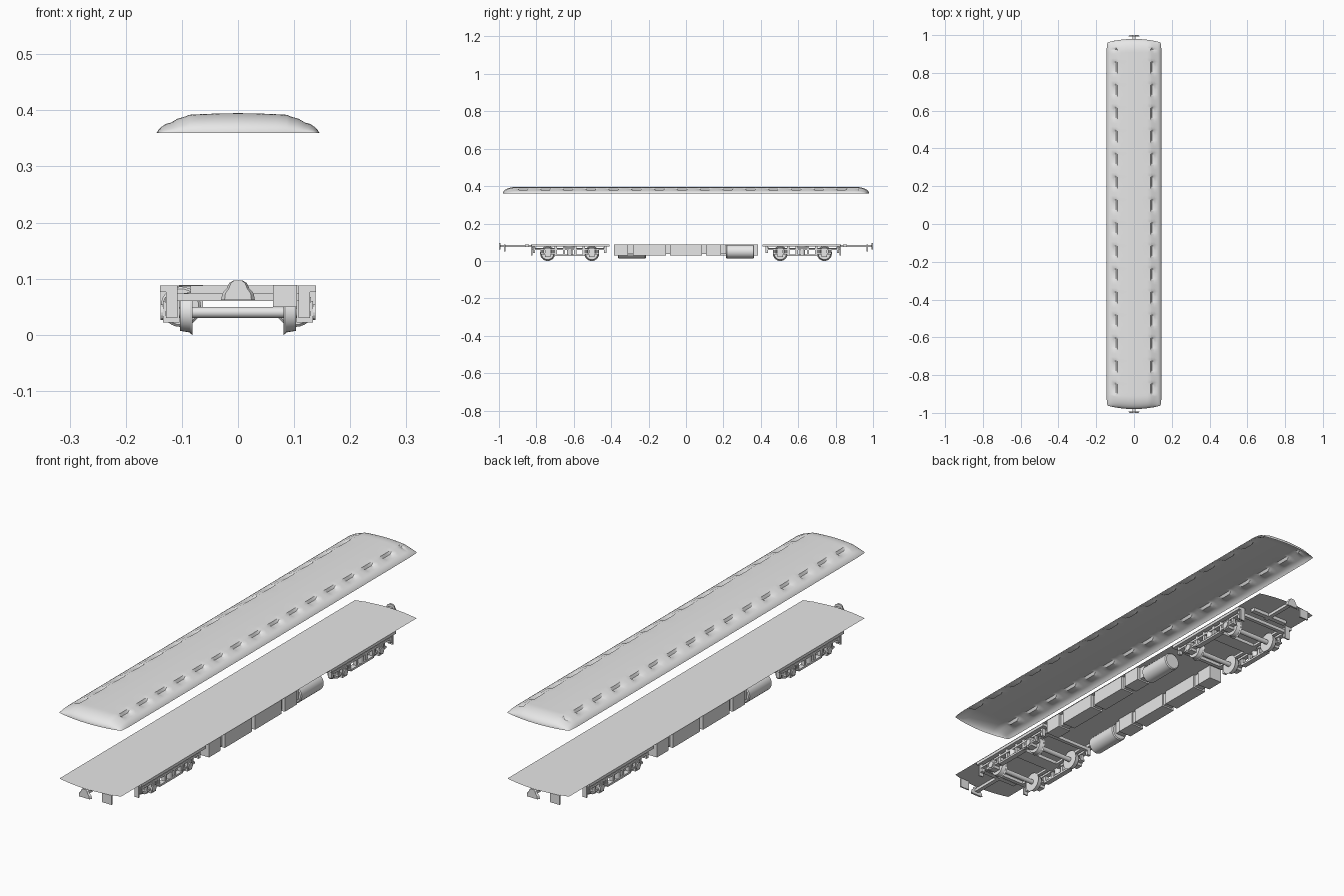
import bpy, bmesh, math
from mathutils import Matrix, Vector

if "Cube" in bpy.data.objects:
    bpy.data.objects.remove(bpy.data.objects["Cube"])

grey = bpy.data.materials.new("light_grey")
grey.use_nodes = True
grey.diffuse_color = (0.8, 0.8, 0.8, 1)
grey.node_tree.nodes["Principled BSDF"].inputs["Base Color"].default_value = (0.8, 0.8, 0.8, 1)


def finish(name, bm, smooth=False):
    mesh = bpy.data.meshes.new(name)
    bm.to_mesh(mesh)
    bm.free()
    mesh.materials.append(grey)
    ob = bpy.data.objects.new(name, mesh)
    bpy.context.collection.objects.link(ob)
    if smooth:
        bpy.ops.object.select_all(action='DESELECT')
        ob.select_set(True)
        bpy.context.view_layer.objects.active = ob
        bpy.ops.object.shade_smooth_by_angle(angle=math.radians(35))
    return ob


def box(bm, x, y, z):
    """Box from three (low, high) ranges."""
    size = [b - a for a, b in (x, y, z)]
    mid = [(a + b) / 2 for a, b in (x, y, z)]
    bmesh.ops.create_cube(bm, size=1, matrix=Matrix.Translation(mid) @ Matrix.Diagonal((*size, 1)))


def rod(bm, centre, radius, length, axis, sides=20, radius2=None):
    """Cylinder or cone along an axis."""
    turn = Vector((0, 0, 1)).rotation_difference(Vector(axis)).to_matrix().to_4x4()
    bmesh.ops.create_cone(bm, cap_ends=True, segments=sides, radius1=radius,
                          radius2=radius if radius2 is None else radius2, depth=length,
                          matrix=Matrix.Translation(centre) @ turn)


def spun(name, build, smooth=False):
    """Build a part and its half-turn twin."""
    for tag, angle in (("front", math.pi), ("back", 0)):
        bm = bmesh.new()
        build(bm)
        bmesh.ops.rotate(bm, verts=bm.verts, matrix=Matrix.Rotation(angle, 3, 'Z'))
        finish(tag + "_" + name, bm, smooth)


HALF, WIDE, FLOOR = 0.98, 0.145, 0.089

# Roof shell: lofted cross-sections with sawtooth scallops along both shoulders
pocket = [(.145, 0), (.142, .005), (.136, .011), (.128, .016), (.120, .018), (.108, .019),
          (.094, .020), (.088, .031), (.07, .033), (.035, .0345), (0, .035)]
ridge = [(.145, 0), (.142, .005), (.136, .011), (.128, .016), (.120, .018), (.115, .025),
         (.104, .029), (.088, .032), (.07, .033), (.035, .0345), (0, .035)]
PITCH, COUNT = 0.122, 15
START = -PITCH * COUNT / 2 + 0.02


def scallop(y):
    t = (y - START) / PITCH
    if t < 0 or t > COUNT:
        return 1
    t %= 1
    if t < 0.35:
        return 0
    return min(1, (t - 0.35) / 0.08) if t < 0.7 else 1 - ((t - 0.7) / 0.3) ** 2


stations = set()
for i in range(13):
    stations |= {HALF - 0.07 * (1 - math.cos(i * math.pi / 24)), -HALF + 0.07 * (1 - math.cos(i * math.pi / 24))}
for i in range(COUNT):
    for t in (0, .18, .35, .43, .56, .7, .8, .9, .96):
        stations.add(START + (i + t) * PITCH)
stations = sorted(y for y in stations)

bm = bmesh.new()
rows = []
for y in stations:
    s = scallop(y)
    d = min(1, (HALF - abs(y)) / 0.07)
    lift = math.sqrt(max(0, 1 - (1 - d) ** 2))
    half = [(a[0], a[1] * (1 - s) + b[1] * s) for a, b in zip(pocket, ridge)]
    full = half + [(-x, h) for x, h in reversed(half[:-1])]
    bow = (abs(y) / HALF) ** 8 * 0.018
    row = []
    for x, h in full:
        narrow = 1 - 0.04 * (1 - lift)
        row.append(bm.verts.new((x * narrow, y - math.copysign(bow * (x / WIDE) ** 2, y), .36 + h * lift)))
    rows.append(row)
for a, b in zip(rows, rows[1:]):
    for i in range(len(a) - 1):
        bm.faces.new((a[i], b[i], b[i + 1], a[i + 1]))
bmesh.ops.recalc_face_normals(bm, faces=bm.faces)
if sum(f.normal.z for f in bm.faces) < 0:
    bmesh.ops.reverse_faces(bm, faces=bm.faces)
finish("roof_shell", bm, True)

# Floor: thin sheet with bowed ends
bm = bmesh.new()
ends = [-0.14 + 0.28 * i / 12 for i in range(13)]
edge = [(x, HALF - 0.02 * (x / .14) ** 2) for x in ends]
bm.faces.new([bm.verts.new((x, y, FLOOR)) for x, y in edge[::-1]] +
             [bm.verts.new((x, -y, FLOOR)) for x, y in edge])
finish("floor", bm)


# Equipment boxes with recessed links between them
def equipment(bm):
    for y in ((-.385, -.31), (-.283, -.107), (-.086, .086), (.107, .187)):
        box(bm, (.078, .138), y, (.03, FLOOR - .001))
    for y in ((-.31, -.283), (-.107, -.086), (.086, .107), (.187, .214)):
        box(bm, (.085, .125), y, (.036, FLOOR - .002))


spun("equipment_boxes", equipment)


# Round tank with rounded end rims
def tank(bm):
    rod(bm, (.102, .289, .05), .036, .142, (0, 1, 0), 28)
    for y, way in ((.214, -1), (.364, 1)):
        rod(bm, (.102, y - way * .002, .05), .036, .004, (0, way, 0), 28, .032)


spun("tank", tank, True)


# Coupler: bell-shaped plate on a shank
def coupler(bm):
    outline = [(-.03, .062), (.03, .062), (.028, .074), (.02, .083), (.016, .092),
               (.008, .097), (-.008, .097), (-.016, .092), (-.02, .083), (-.028, .074)]
    face = bm.faces.new([bm.verts.new((x, .992, z)) for x, z in outline])
    out = bmesh.ops.extrude_face_region(bm, geom=[face])
    for v in out["geom"]:
        if isinstance(v, bmesh.types.BMVert):
            v.co.y = 1.0
            v.co.x *= .8
    bmesh.ops.recalc_face_normals(bm, faces=bm.faces)
    box(bm, (-.009, .009), (.83, .992), (.074, .086))


spun("coupler", coupler)


# End plates, steps and headstock
def end_fittings(bm):
    box(bm, (-.105, -.062), (.966, .972), (.05, FLOOR))
    box(bm, (-.085, .085), (.84, .86), (.074, FLOOR - .001))
    for s in (-1, 1):
        box(bm, (s * .118 - .01, s * .118 + .01), (.822, .828), (.03, FLOOR - .001))


spun("end_fittings", end_fittings)

BOGIE, AXLE = .622, .118


# Bogie frames: side ladders, springs, axle boxes and cross members
def bogie_frame(bm):
    for s in (-1, 1):
        def side(a, b, y0, y1, z0, z1):
            box(bm, tuple(sorted((s * a, s * b))), (BOGIE + y0, BOGIE + y1), (z0, z1))
        side(.112, .139, -.214, .205, .076, FLOOR - .001)
        side(.108, .130, -.19, .19, .058, .067)
        side(.110, .132, -.075, .075, .026, .034)
        for y in (-.19, -.075, -.03, .03, .075, .19):
            side(.112, .128, y - .006, y + .006, .030 if abs(y) < .1 else .042, .078)
        for e in (-1, 1):
            y = e * AXLE
            side(.104, .134, y - .015, y + .015, .022, .06)
            side(.108, .130, y - .038, y + .038, .034, .042)
            for k in (-.03, .03):
                rod(bm, (s * .12, BOGIE + y + k, .05), .009, .02, (0, 0, 1), 10)
            rod(bm, (s * .134, BOGIE + y, .040), .014, .008, (1, 0, 0), 16)
        rod(bm, (s * .12, BOGIE, .047), .014, .026, (0, 0, 1), 12)
        side(.085, .10, -.19, .19, .06, .07)
    for y, h in ((-.19, .008), (0, .03), (.19, .008)):
        box(bm, (-.11, .11), (BOGIE + y - h, BOGIE + y + h), (.060, .074))
    rod(bm, (0, BOGIE, .08), .025, .016, (0, 0, 1), 20)


spun("bogie_frame", bogie_frame)


# Wheelsets: axle, tread and flange
def wheelsets(bm):
    for e in (-1, 1):
        y = BOGIE + e * AXLE
        rod(bm, (0, y, .040), .010, .23, (1, 0, 0), 16)
        for s in (-1, 1):
            rod(bm, (s * .094, y, .040), .036, .018, (s, 0, 0), 28, .033)
            rod(bm, (s * .0835, y, .040), .040, .004, (s, 0, 0), 28, .037)


spun("wheelsets", wheelsets, True)
